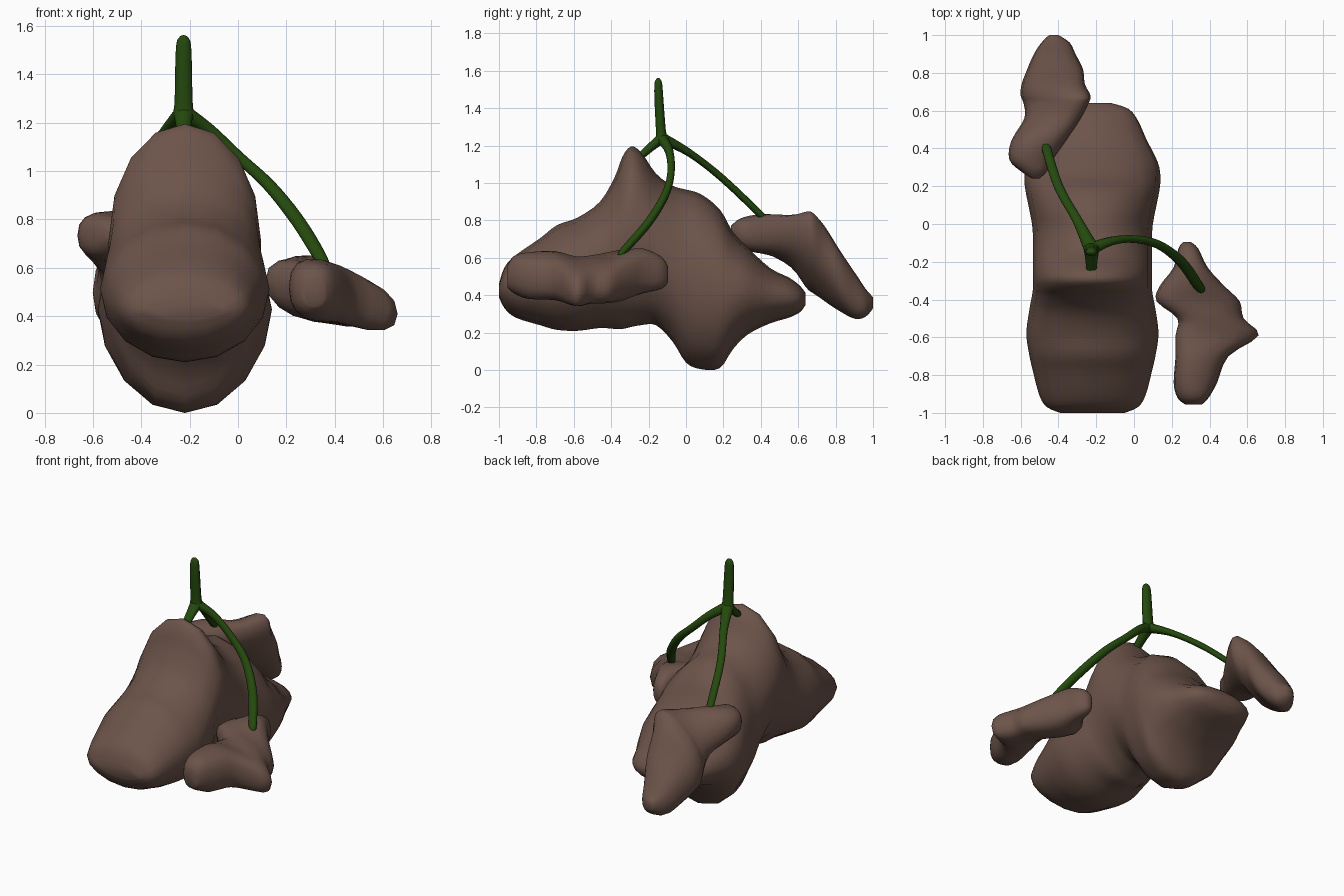
import bpy
import bmesh
import math
from mathutils import Vector

default_cube = bpy.data.objects.get("Cube")
if default_cube:
    bpy.data.objects.remove(default_cube, do_unlink=True)


def make_material(name, colour):
    material = bpy.data.materials.new(name)
    material.use_nodes = True
    material.diffuse_color = (*colour, 1)
    shader = material.node_tree.nodes["Principled BSDF"]
    shader.inputs["Base Color"].default_value = (*colour, 1)
    shader.inputs["Roughness"].default_value = 0.8
    return material


root_brown = make_material("root brown", (0.15, 0.088, 0.068))
stem_green = make_material("stem green", (0.018, 0.066, 0.004))


def spline(stations, steps):
    """Smooth a list of stations by Catmull-Rom interpolation."""
    rows = [Vector(s) for s in stations]
    rows = [rows[0]] + rows + [rows[-1]]
    result = []
    for a, b, c, d in zip(rows, rows[1:], rows[2:], rows[3:]):
        for i in range(steps):
            t = i / steps
            result.append(b + (c - a) * (t / 2)
                          + (a * 2 - b * 5 + c * 4 - d) * (t * t / 2)
                          + (b * 3 - a - c * 3 + d) * (t ** 3 / 2))
    result.append(rows[-1])
    return result


def rounded(value, power):
    return math.copysign(abs(value) ** power, value)


def loft_lump(name, stations, sides, steps, power=1):
    """Loft sheared ovals along y: (y, left, right, middle z, half height, slope).

    A power below one makes the ovals boxier."""
    bm = bmesh.new()
    rings = []
    for y, left, right, middle, half_height, slope in spline(stations, steps):
        centre, half_width = (left + right) / 2, (right - left) / 2
        ring = []
        for k in range(sides):
            angle = math.tau * k / sides
            across = half_width * rounded(math.cos(angle), power)
            up = half_height * rounded(math.sin(angle), power)
            ring.append(bm.verts.new((centre + across, y, middle + slope * across + up)))
        rings.append(ring)
    for first, second in zip(rings, rings[1:]):
        for k in range(sides):
            n = (k + 1) % sides
            bm.faces.new((first[k], first[n], second[n], second[k]))
    bm.faces.new(rings[0])
    bm.faces.new(rings[-1])
    bmesh.ops.recalc_face_normals(bm, faces=bm.faces)
    for face in bm.faces:
        face.smooth = True
    mesh = bpy.data.meshes.new(name)
    bm.to_mesh(mesh)
    bm.free()
    mesh.materials.append(root_brown)
    obj = bpy.data.objects.new(name, mesh)
    bpy.context.collection.objects.link(obj)


# Main root: y, bottom, top and half width of its symmetrical sections
main_axis = -0.22
main_outline = [
    (-1, .39, .46, .17),
    (-.97, .33, .55, .24),
    (-.91, .28, .615, .28),
    (-.78, .24, .705, .315),
    (-.69, .215, .775, .335),
    (-.58, .21, .815, .35),
    (-.46, .225, .9, .335),
    (-.38, .22, 1.035, .32),
    (-.34, .22, 1.14, .315),
    (-.295, .23, 1.195, .315),
    (-.24, .24, 1.165, .315),
    (-.16, .24, 1.05, .315),
    (-.07, .15, .985, .315),
    (0, .04, .965, .32),
    (.08, .005, .94, .335),
    (.18, .01, .86, .355),
    (.25, .11, .74, .36),
    (.33, .19, .655, .345),
    (.45, .25, .545, .285),
    (.55, .28, .495, .24),
    (.61, .31, .45, .19),
    (.64, .35, .41, .1),
]
main_stations = [
    (y, main_axis - w, main_axis + w, (low + high) / 2, (high - low) / 2, 0)
    for y, low, high, w in main_outline
]
loft_lump("main_root", main_stations, sides=16, steps=3)

# Small root beside the front
loft_lump("front_side_root", [
    (-.955, .27, .36, .5, .06, 0),
    (-.92, .23, .395, .51, .1, 0),
    (-.84, .21, .44, .505, .125, -.12),
    (-.7, .22, .5, .505, .125, -.22),
    (-.59, .22, .66, .475, .11, -.3),
    (-.5, .23, .58, .485, .115, -.27),
    (-.41, .12, .56, .495, .12, -.24),
    (-.33, .135, .48, .51, .13, -.17),
    (-.23, .21, .39, .53, .12, -.08),
    (-.13, .235, .34, .52, .085, 0),
    (-.095, .26, .3, .51, .04, 0),
], sides=16, steps=3, power=.82)

# Small root at the back, twisting downwards to its tip
loft_lump("back_side_root", [
    (.24, -.54, -.5, .74, .03, 0),
    (.28, -.6, -.46, .735, .07, 0),
    (.34, -.66, -.43, .73, .095, -.05),
    (.44, -.65, -.36, .725, .11, .05),
    (.56, -.58, -.28, .69, .12, .4),
    (.64, -.585, -.24, .645, .155, .65),
    (.68, -.6, -.23, .625, .165, .65),
    (.74, -.595, -.26, .57, .17, .55),
    (.82, -.565, -.27, .48, .15, .35),
    (.9, -.53, -.31, .4, .125, .15),
    (.96, -.49, -.34, .36, .075, 0),
    (1, -.45, -.4, .36, .03, 0),
], sides=16, steps=3, power=.82)


def make_stem(name, path, radius, flatten=1.35):
    """Tapered tube through (x, y, z, thickness), widened along x."""
    curve = bpy.data.curves.new(name, "CURVE")
    curve.dimensions = "3D"
    curve.bevel_depth = radius
    curve.bevel_resolution = 3
    curve.use_fill_caps = True
    points = spline(path, 5)
    line = curve.splines.new("POLY")
    line.points.add(len(points) - 1)
    for point, (x, y, z, thickness) in zip(line.points, points):
        point.co = (x / flatten, y, z, 1)
        point.radius = thickness
    line.use_smooth = True
    curve.materials.append(stem_green)
    obj = bpy.data.objects.new(name, curve)
    obj.scale.x = flatten
    bpy.context.collection.objects.link(obj)


# Upright stem and its three branches
fork = (-.225, -.13, 1.24)
stem_paths = {
    "upright_stem": [
        (*fork, 1.35), (-.225, -.135, 1.29, 1.15), (-.225, -.145, 1.45, 1.05),
        (-.225, -.148, 1.53, .9), (-.225, -.148, 1.555, .5),
        (-.225, -.148, 1.562, .1)],
    "front_side_branch": [
        (*fork, 1.3), (-.12, -.09, 1.17, .95), (0, -.08, 1.06, .85),
        (.13, -.11, .94, .9), (.25, -.2, .79, .95), (.345, -.335, .635, .85),
        (.355, -.35, .61, .4)],
    "back_side_branch": [
        (*fork, 1.3), (-.3, .02, 1.16, .85), (-.4, .2, 1.02, .8),
        (-.47, .42, .81, .75), (-.475, .435, .79, .4)],
    "main_branch": [
        (*fork, 1.3), (-.225, -.19, 1.19, 1), (-.225, -.27, 1.12, .8)],
}
for stem_name, stem_path in stem_paths.items():
    make_stem(stem_name, stem_path, radius=0.024)
